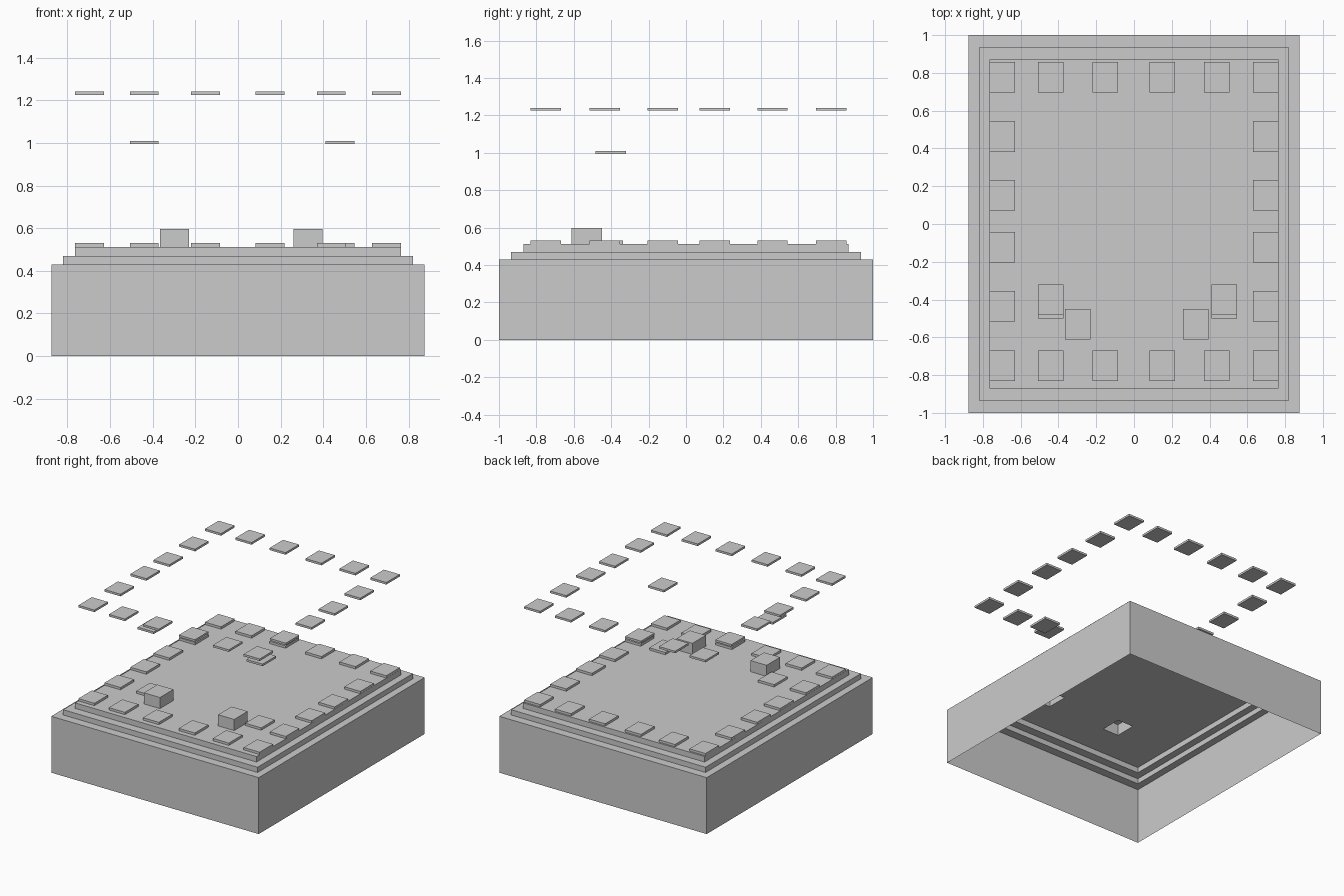
import bpy, bmesh
from mathutils import Vector

if "Cube" in bpy.data.objects:
    bpy.data.objects.remove(bpy.data.objects["Cube"])

SX, SY = 0.135, 0.162          # slab footprint


def finish(name, bm):
    mesh = bpy.data.meshes.new(name)
    bm.to_mesh(mesh)
    bm.free()
    obj = bpy.data.objects.new(name, mesh)
    bpy.context.collection.objects.link(obj)
    return obj


def slab(name, x, y, z0, z1):
    bm = bmesh.new()
    bmesh.ops.create_cube(bm, size=1)
    bmesh.ops.scale(bm, vec=(SX, SY, z1 - z0), verts=bm.verts)
    obj = finish(name, bm)
    obj.location = (x, y, (z0 + z1) / 2)
    return obj


# Stepped platform: hollow shell, open underneath
profile = [(0.875, 1.0, 0.0), (0.875, 1.0, 0.43), (0.82, 0.935, 0.43),
           (0.82, 0.935, 0.47), (0.765, 0.87, 0.47), (0.765, 0.87, 0.512)]
bm = bmesh.new()
rings = [[bm.verts.new((sx * x, sy * y, z))
          for sx, sy in ((-1, -1), (1, -1), (1, 1), (-1, 1))]
         for x, y, z in profile]
for lo, hi in zip(rings, rings[1:]):
    for i in range(4):
        j = (i + 1) % 4
        bm.faces.new((lo[i], lo[j], hi[j], hi[i]))
bm.faces.new(rings[-1])
bm.normal_update()

# Two hollow blocks raised from the platform top
blocks = [(-0.298, -0.53), (0.328, -0.53)]
cuts = [((x + s * SX / 2, 0, 0), (1, 0, 0)) for x, _ in blocks for s in (-1, 1)]
cuts += [((0, -0.53 + s * SY / 2, 0), (0, 1, 0)) for s in (-1, 1)]


def top_faces():
    return [f for f in bm.faces if all(v.co.z > 0.511 for v in f.verts)]


for co, no in cuts:
    faces = top_faces()
    geom = set(faces)
    for f in faces:
        geom.update(f.edges)
        geom.update(f.verts)
    bmesh.ops.bisect_plane(bm, geom=list(geom), plane_co=co, plane_no=no)
raised = [f for f in top_faces()
          if any((f.calc_center_median().xy - Vector(b)).length < 0.02 for b in blocks)]
ext = bmesh.ops.extrude_face_region(bm, geom=raised)
bmesh.ops.translate(bm, vec=(0, 0, 0.085),
                    verts=[g for g in ext["geom"] if isinstance(g, bmesh.types.BMVert)])
for f in [f for f in raised if f.is_valid]:
    bm.faces.remove(f)
finish("stepped_platform", bm)

# Ring of column bases with matching capitals floating above
xs = [-0.697, -0.44, -0.153, 0.15, 0.437, 0.697]
ring = [(x, y) for y in (-0.75, 0.776) for x in xs]
ring += [(x, y) for x in (xs[0], xs[-1]) for y in (-0.435, -0.124, 0.153, 0.463)]
for x, y in ring:
    slab("column_base", x, y, 0.512, 0.53)
    slab("column_capital", x, y, 1.225, 1.241)

# Inner pair of shorter columns
for x in (-0.44, 0.478):
    slab("inner_base", x, -0.418, 0.512, 0.53)
    slab("inner_capital", x, -0.402, 0.994, 1.01)
